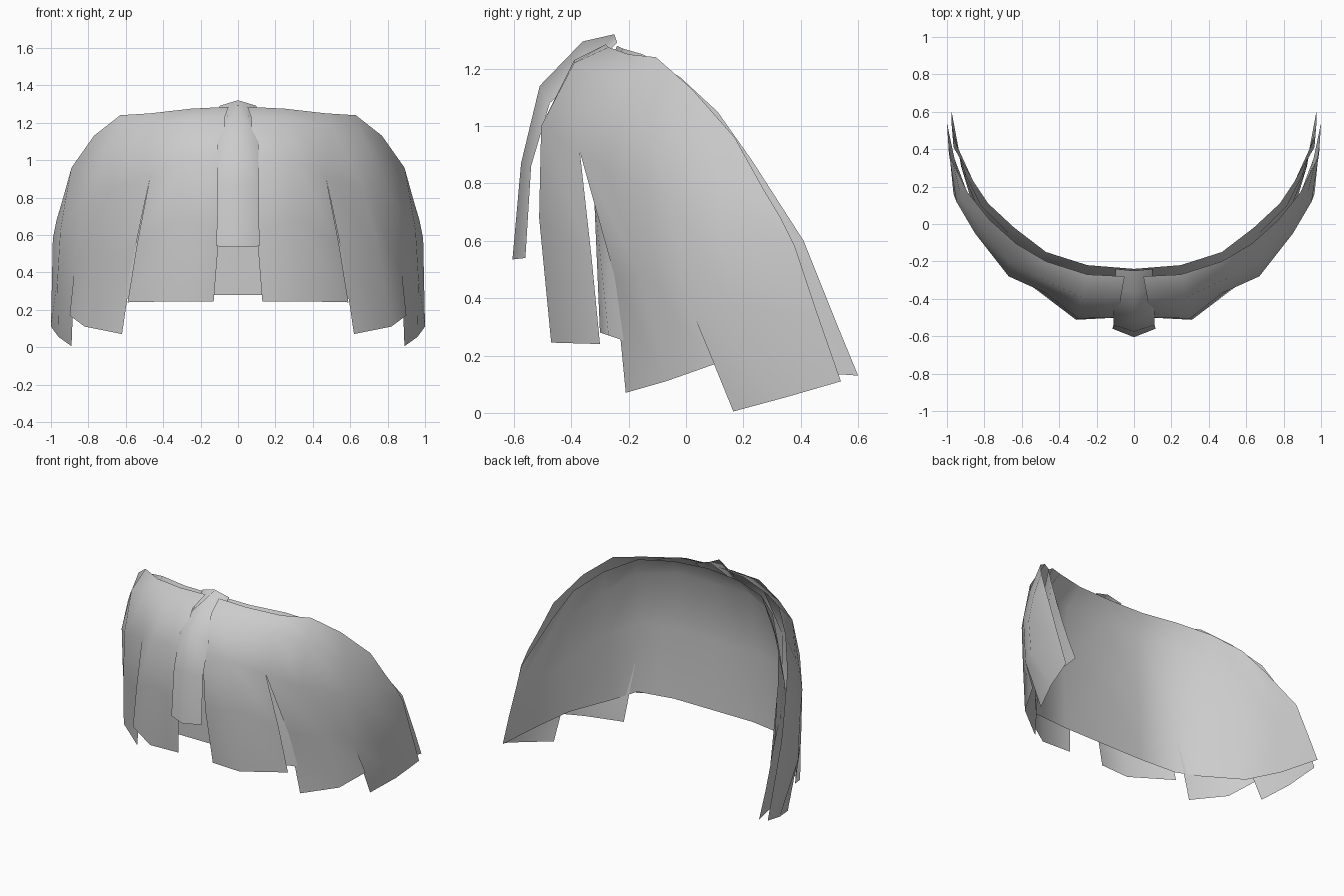
import bpy, bmesh


def sheet(name, groups):
    """Skin each group of columns (top-to-bottom points) and mirror across x."""
    bm = bmesh.new()
    for columns in groups:
        grid = [[bm.verts.new(p) for p in col] for col in columns]
        for a, b in zip(grid, grid[1:]):
            for i in range(len(a) - 1):
                bm.faces.new((a[i], a[i + 1], b[i + 1], b[i]))
    bmesh.ops.remove_doubles(bm, verts=bm.verts, dist=0.0005)
    for f in bm.faces:
        f.smooth = True
    mesh = bpy.data.meshes.new(name)
    bm.to_mesh(mesh)
    bm.free()
    obj = bpy.data.objects.new(name, mesh)
    bpy.context.collection.objects.link(obj)
    mod = obj.modifiers.new("mirror", "MIRROR")
    mod.use_clip = True
    return obj


# Outer layer: three strands per side, welded above the notches
notch_1 = [(.47, -.20, 1.25), (.50, -.29, 1.18), (.47, -.37, .91)]
notch_2 = [(.77, .02, 1.13), (.82, -.02, .95), (.85, -.05, .75), (.875, 0, .41)]
strand_front = [
    [(.05, -.28, 1.285), (.07, -.39, 1.23), (.08, -.50, 1.0), (.10, -.50, .62), (.13, -.46, .245)],
    [(.25, -.27, 1.275), (.28, -.39, 1.22), (.30, -.505, 1.0), (.31, -.512, .68), (.34, -.47, .245)],
    notch_1 + [(.54, -.33, .55), (.59, -.30, .24)],
]
strand_temple = [
    notch_1 + [(.56, -.25, .48), (.62, -.21, .07)],
    [(.63, -.105, 1.24), (.67, -.20, 1.12), (.67, -.28, .85), (.76, -.16, .48), (.82, -.07, .11)],
    notch_2 + [(.90, .10, .17)],
]
strand_side = [
    notch_2 + [(.89, .165, .005)],
    [(.89, .17, .96), (.92, .13, .80), (.95, .12, .62), (.965, .16, .37), (.96, .35, .055)],
    [(.94, .27, .78), (.97, .33, .68), (.99, .38, .58), (.995, .46, .34), (1, .54, .11)],
]
sheet("outer_fringe", [strand_front, strand_temple, strand_side])

# Inner layer: unbroken curved band behind the strands
sheet("inner_fringe", [[
    [(0, -.24, 1.28), (0, -.30, 1.15), (0, -.31, .75), (0, -.30, .28)],
    [(.25, -.22, 1.27), (.28, -.30, 1.15), (.30, -.32, .75), (.30, -.30, .28)],
    [(.47, -.15, 1.25), (.52, -.20, 1.12), (.52, -.27, .75), (.56, -.27, .27)],
    [(.64, -.02, 1.17), (.67, -.05, 1.0), (.67, -.12, .70), (.67, -.15, .23)],
    [(.78, .11, 1.05), (.82, .10, .85), (.835, .08, .55), (.85, .06, .18)],
    [(.86, .23, .88), (.90, .26, .70), (.915, .28, .45), (.925, .31, .15)],
    [(.965, .41, .60), (.97, .47, .45), (.975, .53, .30), (.975, .60, .13)],
]])

# Centre lock: ridged strip hanging over the middle
sheet("centre_lock", [[
    [(0, -.25, 1.32), (0, -.36, 1.295), (0, -.51, 1.14), (0, -.575, .87), (0, -.605, .535)],
    [(.10, -.24, 1.29), (.10, -.35, 1.19), (.11, -.475, 1.08), (.11, -.54, .86), (.115, -.56, .54)],
]])
